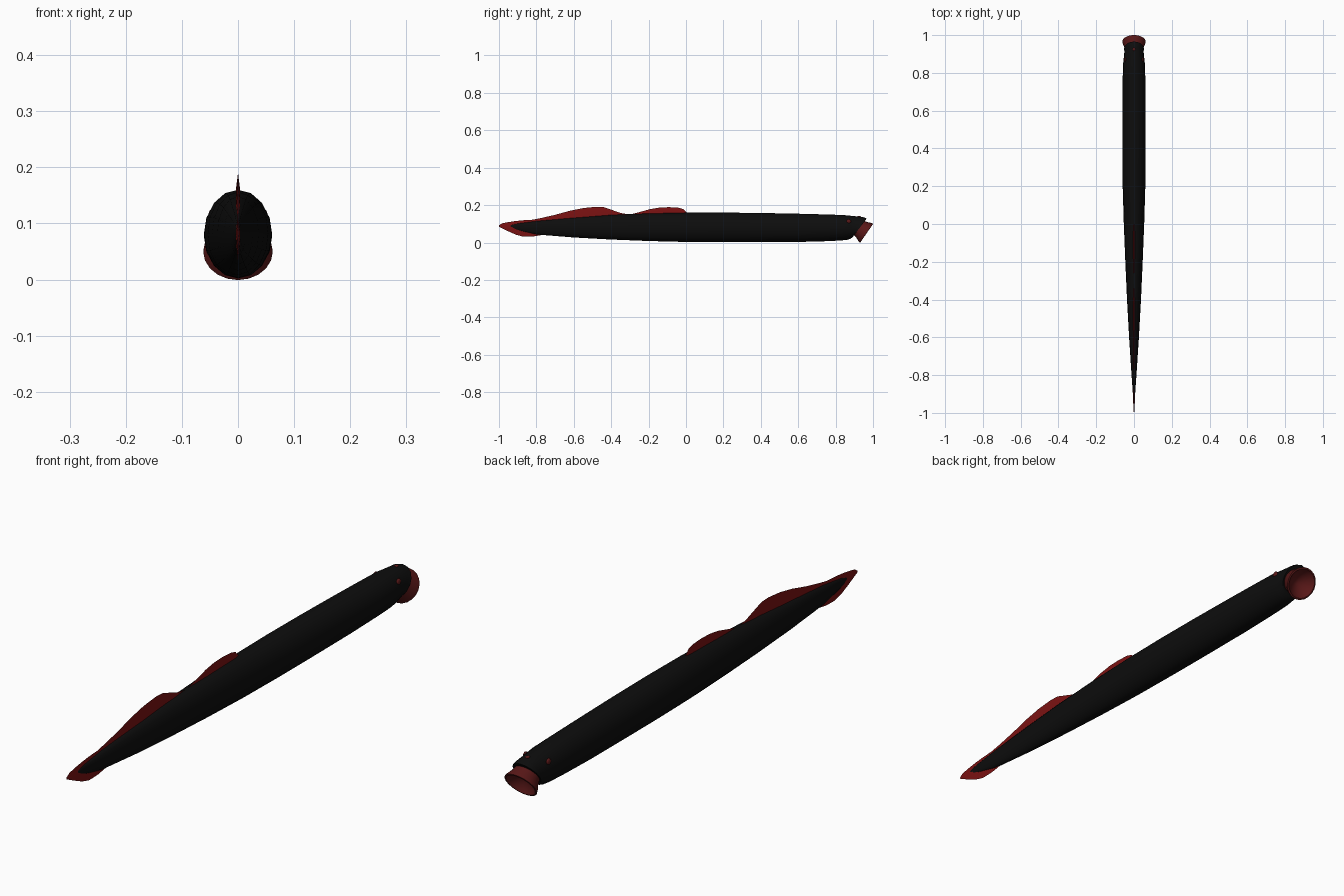
import bpy, bmesh, math
from mathutils import Vector, Matrix

cube = bpy.data.objects.get("Cube")
if cube:
    bpy.data.objects.remove(cube)


def material(name, rgb):
    m = bpy.data.materials.new(name)
    m.use_nodes = True
    m.diffuse_color = (*rgb, 1)
    m.node_tree.nodes["Principled BSDF"].inputs["Base Color"].default_value = (*rgb, 1)
    return m


BLACK = material("skin black", (0.004, 0.004, 0.004))
RED = material("fin red", (0.2, 0.006, 0.006))
DARK_RED = material("mouth dark red", (0.1, 0.009, 0.009))


def finish(bm, name, mat, angle=50):
    bmesh.ops.remove_doubles(bm, verts=bm.verts, dist=0.00001)
    bmesh.ops.recalc_face_normals(bm, faces=bm.faces)
    me = bpy.data.meshes.new(name)
    bm.to_mesh(me)
    bm.free()
    me.materials.append(mat)
    ob = bpy.data.objects.new(name, me)
    bpy.context.collection.objects.link(ob)
    bpy.ops.object.select_all(action="DESELECT")
    ob.select_set(True)
    bpy.context.view_layer.objects.active = ob
    bpy.ops.object.shade_smooth_by_angle(angle=math.radians(angle))
    return ob


def loft(name, rings, mat, caps=True, angle=50):
    bm = bmesh.new()
    loops = [[bm.verts.new(p) for p in ring] for ring in rings]
    n = len(loops[0])
    for a, b in zip(loops, loops[1:]):
        for i in range(n):
            j = (i + 1) % n
            bm.faces.new((a[i], a[j], b[j], b[i]))
    if caps:
        bm.faces.new(loops[0])
        bm.faces.new(loops[-1])
    return finish(bm, name, mat, angle)


def oval(y_top, z_top, y_bot, z_bot, half_width, sides=16):
    top, bot = Vector((0, y_top, z_top)), Vector((0, y_bot, z_bot))
    mid, up = (top + bot) / 2, (top - bot) / 2
    side = Vector((half_width, 0, 0))
    turns = [2 * math.pi * i / sides for i in range(sides)]
    return [mid + up * math.cos(t) + side * math.sin(t) for t in turns]


# Long body: y, top, bottom, half width; then slanted head sections
body = [(-0.96, 0.09, 0.083, 0.002), (-0.9, 0.102, 0.065, 0.006),
        (-0.8, 0.115, 0.043, 0.013), (-0.6, 0.133, 0.027, 0.026),
        (-0.4, 0.148, 0.016, 0.037), (-0.2, 0.156, 0.008, 0.046),
        (0, 0.16, 0.003, 0.054), (0.2, 0.16, 0.002, 0.06),
        (0.4, 0.158, 0.002, 0.061), (0.6, 0.154, 0.003, 0.061),
        (0.75, 0.15, 0.007, 0.06)]
rings = [oval(y, t, y, b, w) for y, t, b, w in body]
head = [(0.84, 0.147, 0.83, 0.011, 0.059), (0.9, 0.141, 0.865, 0.015, 0.054),
        (0.945, 0.137, 0.88, 0.02, 0.051), (0.966, 0.128, 0.892, 0.03, 0.053)]
rings += [oval(*h) for h in head]
loft("body", rings, BLACK)


# Thin fins: y, top, bottom of a diamond section
def fin(name, stations, half=0.004):
    sections = []
    for y, top, bot in stations:
        mid = (top + bot) / 2
        w = half * min(1, (top - bot) / 0.04)
        sections.append([(0, y, top), (w, y, mid), (0, y, bot), (-w, y, mid)])
    loft(name, sections, RED)


fin("front_back_fin", [(-0.29, 0.152, 0.14), (-0.24, 0.165, 0.13), (-0.19, 0.179, 0.13),
                       (-0.14, 0.187, 0.13), (-0.09, 0.189, 0.13), (-0.04, 0.186, 0.13),
                       (-0.015, 0.179, 0.135), (0.005, 0.158, 0.145)])
fin("tail_fin", [(-1, 0.092, 0.084), (-0.985, 0.102, 0.077), (-0.95, 0.109, 0.06),
                 (-0.91, 0.115, 0.042), (-0.87, 0.119, 0.031), (-0.82, 0.122, 0.032),
                 (-0.77, 0.132, 0.04), (-0.7, 0.148, 0.05), (-0.62, 0.17, 0.07),
                 (-0.55, 0.184, 0.09), (-0.48, 0.191, 0.11), (-0.44, 0.189, 0.12),
                 (-0.39, 0.172, 0.13), (-0.35, 0.158, 0.135), (-0.31, 0.151, 0.14)])

# Round sucker mouth, a hollow cup tilted down
axis = Vector((0, 0.82, -0.57)).normalized()
place = Matrix.Translation((0, 0.965, 0.05)) @ axis.to_track_quat("Z", "Y").to_matrix().to_4x4()
cup = [(0.046, -0.05), (0.051, -0.03), (0.059, -0.012), (0.062, 0),
       (0.056, 0.001), (0.046, -0.012), (0.028, -0.025), (0.008, -0.034)]
turns = [2 * math.pi * i / 20 for i in range(20)]
loft("mouth", [[place @ Vector((r * math.cos(t), r * math.sin(t), d)) for t in turns]
               for r, d in cup], DARK_RED)


# Eyes on both sides and a single nostril on top
def bead(name, location, scale):
    bm = bmesh.new()
    bmesh.ops.create_uvsphere(bm, u_segments=12, v_segments=8, radius=1)
    bmesh.ops.scale(bm, vec=scale, verts=bm.verts)
    bmesh.ops.translate(bm, vec=location, verts=bm.verts)
    finish(bm, name, DARK_RED)


for side, label in ((1, "left"), (-1, "right")):
    bead(label + "_eye", (side * 0.047, 0.87, 0.113), (0.006, 0.012, 0.012))
bead("nostril", (0, 0.925, 0.138), (0.008, 0.009, 0.004))
